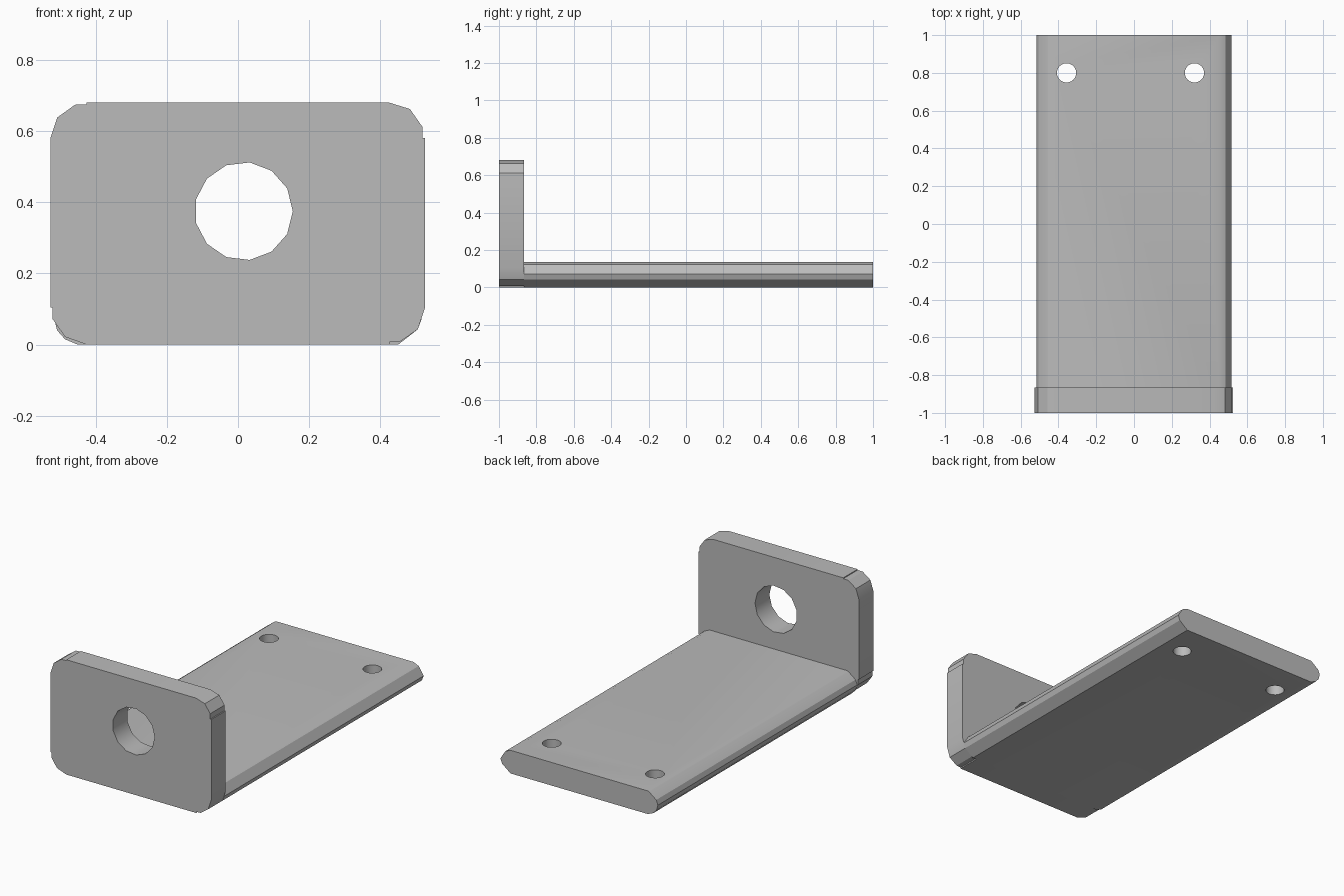
import bpy
import bmesh
import math
from mathutils import Matrix

cube = bpy.data.objects.get("Cube")
if cube:
    bpy.data.objects.remove(cube, do_unlink=True)

# Single grey finish
grey = bpy.data.materials.new("plain_grey")
grey.use_nodes = True
colour = (0.5, 0.5, 0.5, 1)
grey.diffuse_color = colour
grey.node_tree.nodes["Principled BSDF"].inputs["Base Color"].default_value = colour


def add_object(name, bm):
    bmesh.ops.recalc_face_normals(bm, faces=bm.faces)
    mesh = bpy.data.meshes.new(name)
    bm.to_mesh(mesh)
    bm.free()
    mesh.materials.append(grey)
    obj = bpy.data.objects.new(name, mesh)
    bpy.context.collection.objects.link(obj)
    return obj


def extrude_profile(name, profile, y0, y1):
    """Extrude an (x, z) outline along y."""
    bm = bmesh.new()
    face = bm.faces.new([bm.verts.new((x, y0, z)) for x, z in profile])
    result = bmesh.ops.extrude_face_region(bm, geom=[face], use_keep_orig=True)
    moved = [v for v in result["geom"] if isinstance(v, bmesh.types.BMVert)]
    bmesh.ops.translate(bm, verts=moved, vec=(0, y1 - y0, 0))
    return add_object(name, bm)


def drill(obj, centre, radius, sides, turn):
    """Cut a round hole through the object."""
    bm = bmesh.new()
    bmesh.ops.create_cone(bm, cap_ends=True, segments=sides, radius1=radius,
                          radius2=radius, depth=0.5,
                          matrix=Matrix.Translation(centre) @ turn)
    cutter = add_object("hole_cutter", bm)
    cutter.hide_render = True
    mod = obj.modifiers.new("hole", "BOOLEAN")
    mod.operation = "DIFFERENCE"
    mod.solver = "EXACT"
    mod.object = cutter
    bpy.context.view_layer.objects.active = obj
    bpy.ops.object.modifier_apply(modifier=mod.name)
    bpy.data.objects.remove(cutter, do_unlink=True)


def smooth(obj):
    bpy.ops.object.select_all(action="DESELECT")
    obj.select_set(True)
    bpy.context.view_layer.objects.active = obj
    bpy.ops.object.shade_smooth_by_angle(angle=math.radians(30))


# Upright plate with coarse rounded corners and small steps
plate_outline = [
    (-0.425, 0), (0.425, 0), (0.425, 0.007), (0.455, 0.008), (0.505, 0.043),
    (0.525, 0.103), (0.525, 0.58), (0.518, 0.58), (0.518, 0.612),
    (0.483, 0.662), (0.425, 0.68), (-0.425, 0.68), (-0.425, 0.675),
    (-0.458, 0.674), (-0.508, 0.638), (-0.527, 0.58), (-0.527, 0.105),
    (-0.521, 0.105), (-0.521, 0.072), (-0.486, 0.022)]
plate = extrude_profile("upright_plate", plate_outline, -1, -0.865)
drill(plate, (0.016, -0.93, 0.375), 0.138, 13,
      Matrix.Rotation(math.pi / 2, 4, "Y") @ Matrix.Rotation(math.pi / 2, 4, "X"))

# Long base plate with rounded sides
base_outline = [
    (-0.45, 0), (0.45, 0), (0.505, 0.043), (0.516, 0.072), (0.484, 0.122),
    (0.45, 0.137), (-0.45, 0.137), (-0.458, 0.134), (-0.505, 0.098),
    (-0.516, 0.07), (-0.508, 0.04), (-0.486, 0.015)]
base = extrude_profile("base_plate", base_outline, -0.865, 1)
for x in (-0.357, 0.32):
    drill(base, (x, 0.8, 0.07), 0.051, 24, Matrix.Identity(4))

for part in (plate, base):
    smooth(part)
